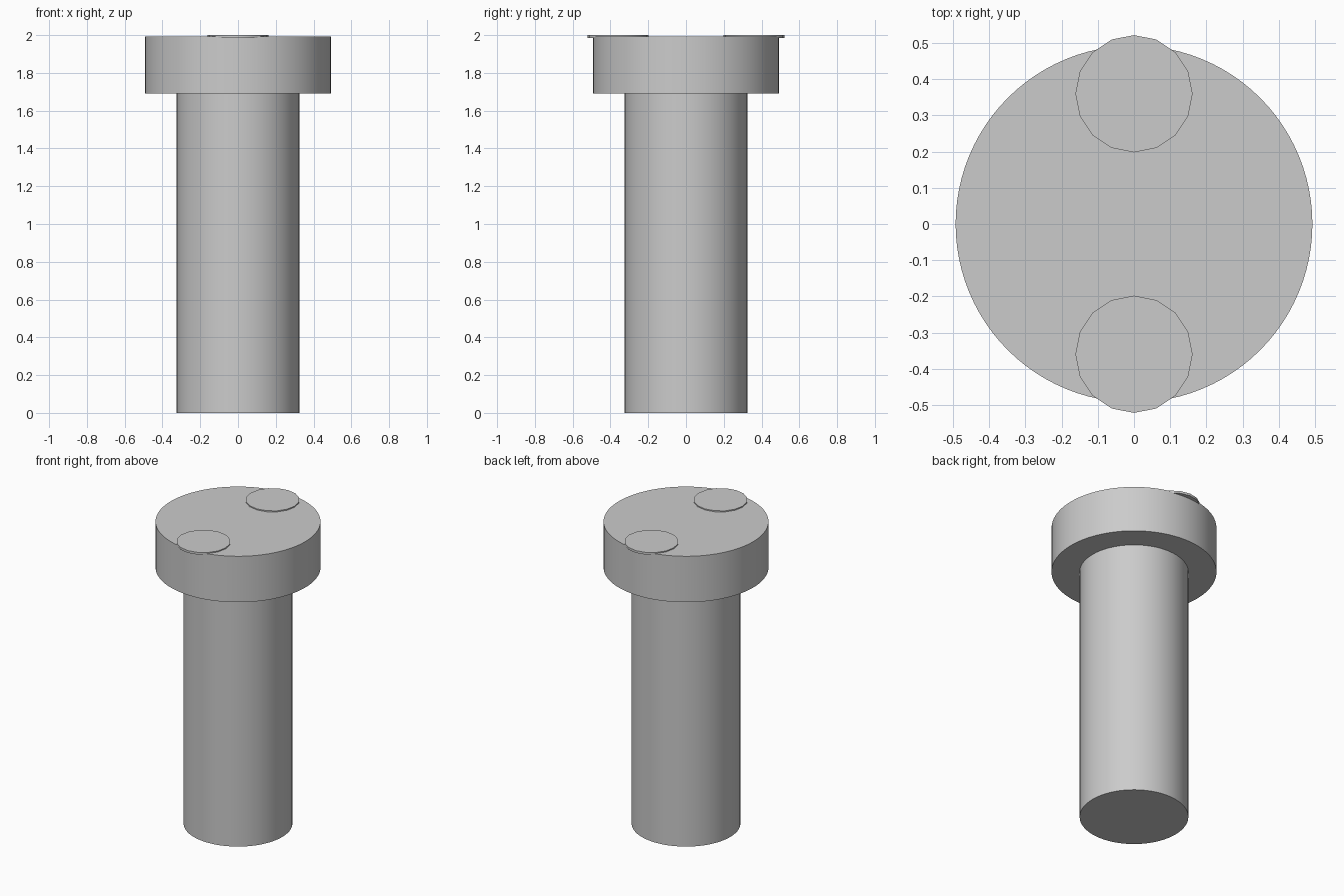
import bpy, math

cube = bpy.data.objects.get("Cube")
if cube:
    bpy.data.objects.remove(cube, do_unlink=True)

grey = bpy.data.materials.new("plain_grey")
grey.use_nodes = True
colour = (0.6, 0.6, 0.6, 1)
grey.diffuse_color = colour
grey.node_tree.nodes["Principled BSDF"].inputs["Base Color"].default_value = colour


def cylinder(name, radius, bottom, top, sides, y=0):
    bpy.ops.mesh.primitive_cylinder_add(
        vertices=sides, radius=radius, depth=top - bottom,
        location=(0, y, (bottom + top) / 2))
    part = bpy.context.object
    part.name = name
    part.data.materials.append(grey)
    bpy.ops.object.shade_smooth_by_angle(angle=math.radians(30))
    return part


# Shaft and wide head
cylinder("shaft", 0.325, 0, 1.69, 64)
cylinder("head", 0.493, 1.69, 1.993, 96)

# Thin discs on top, overhanging the head's front and back edges
for name, side in (("front_disc", -1), ("back_disc", 1)):
    cylinder(name, 0.162, 1.985, 2.0, 16, side * 0.36)
